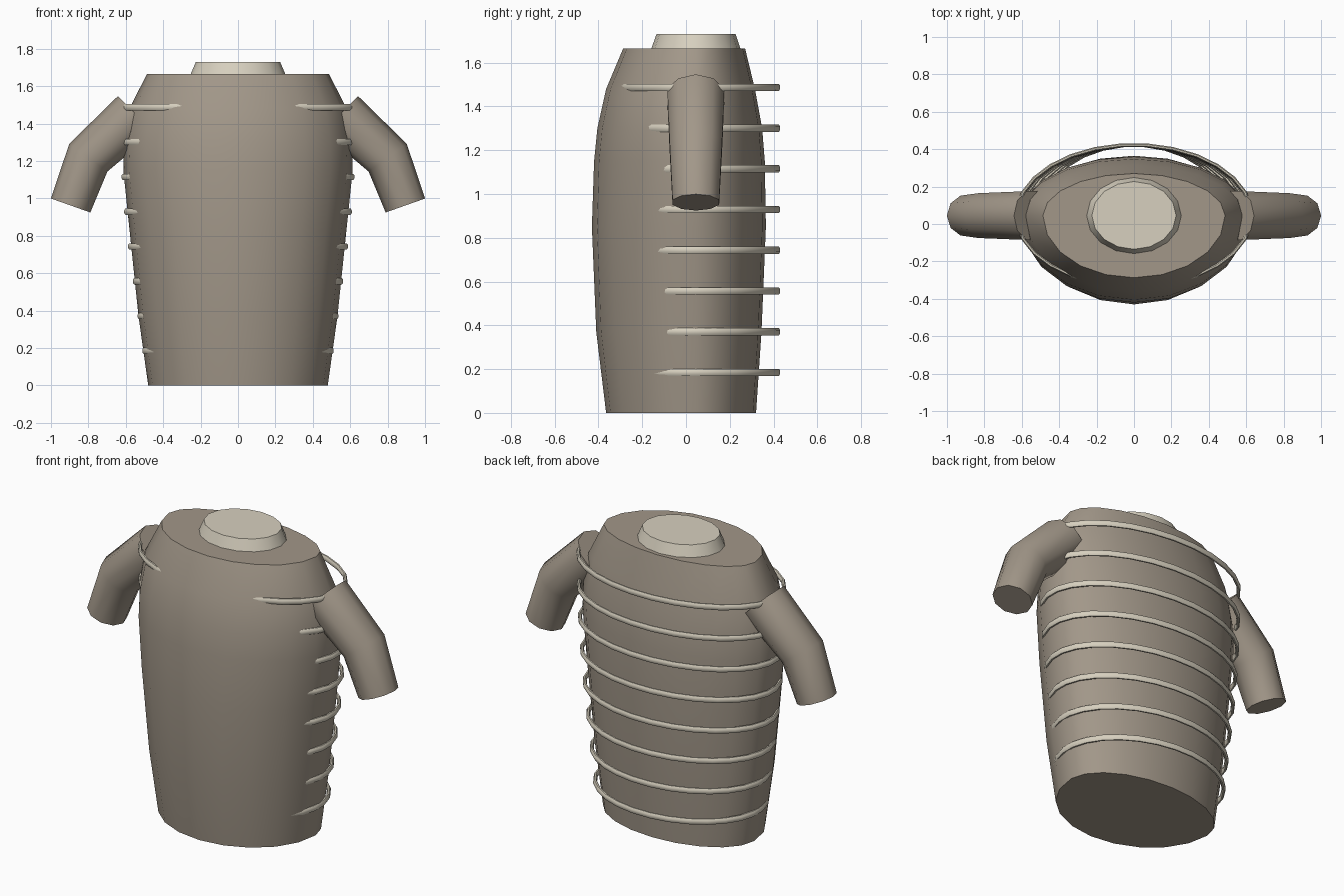
import bpy, bmesh
from math import sin, cos, pi, radians
from mathutils import Vector

if "Cube" in bpy.data.objects:
    bpy.data.objects.remove(bpy.data.objects["Cube"])

MID = 0.045  # depth at which the body is widest


def material(name, rgb):
    m = bpy.data.materials.new(name)
    m.diffuse_color = (*rgb, 1)
    m.use_nodes = True
    m.node_tree.nodes["Principled BSDF"].inputs["Base Color"].default_value = m.diffuse_color
    return m


cloth = material("brown_cloth", (0.36, 0.31, 0.25))
bone = material("pale_trim", (0.68, 0.63, 0.52))


def make(name, rings, mat, closed=False):
    """Loft a list of equal-length point rings into one object."""
    bm = bmesh.new()
    vs = [[bm.verts.new(p) for p in r] for r in rings]
    n = len(vs[0])
    pairs = list(zip(vs, vs[1:])) + ([(vs[-1], vs[0])] if closed else [])
    for a, b in pairs:
        for i in range(n):
            j = (i + 1) % n
            bm.faces.new((a[i], a[j], b[j], b[i]))
    if not closed:
        bm.faces.new(vs[0][::-1])
        bm.faces.new(vs[-1])
    bmesh.ops.recalc_face_normals(bm, faces=bm.faces[:])
    me = bpy.data.meshes.new(name)
    bm.to_mesh(me)
    bm.free()
    me.materials.append(mat)
    ob = bpy.data.objects.new(name, me)
    bpy.context.collection.objects.link(ob)
    bpy.ops.object.select_all(action='DESELECT')
    ob.select_set(True)
    bpy.context.view_layer.objects.active = ob
    bpy.ops.object.shade_smooth_by_angle(angle=radians(48))
    return ob


def oval(rx, y0, y1, z, n):
    """Horizontal oval of two half ellipses, with a vertex at the front."""
    pts = []
    for i in range(n):
        s, c = sin(2 * pi * i / n), cos(2 * pi * i / n)
        pts.append((rx * s, MID - c * (MID - y0 if c > 0 else y1 - MID), z))
    return pts


# Torso shell: half width, front y, back y, height
torso = [(0.48, -0.365, 0.32, 0), (0.532, -0.41, 0.345, 0.37),
         (0.582, -0.43, 0.365, 0.85), (0.613, -0.42, 0.36, 1.15),
         (0.61, -0.405, 0.348, 1.3), (0.58, -0.365, 0.315, 1.48),
         (0.487, -0.287, 0.27, 1.665)]
make("torso", [oval(*r, 20) for r in torso], cloth)

# Neck collar
make("neck_collar", [oval(0.255, -0.16, 0.25, 1.66, 16), oval(0.225, -0.135, 0.227, 1.73, 16)], bone)

# Short bent sleeves: centre x, centre z, radius, tilt of the ring's outward axis
sleeve = [(0.545, 1.45, 0.137, 45), (0.80, 1.218, 0.126, 36), (0.895, 0.962, 0.112, 19.5)]
for side, label in ((1, "right"), (-1, "left")):
    rings = []
    for x, z, r, tilt in sleeve:
        out = Vector((cos(radians(tilt)), 0, sin(radians(tilt))))
        ring = []
        for i in range(10):
            a = 2 * pi * i / 10
            p = Vector((x, MID, z)) + out * (r * cos(a)) + Vector((0, r * sin(a), 0))
            ring.append((p.x * side, p.y, p.z))
        rings.append(ring)
    make("sleeve_" + label, rings, cloth)

# Hoops wrapped round the back, their fronts sunk into the torso
widths = [0.515, 0.54, 0.566, 0.592, 0.612, 0.627, 0.635, 0.638]
for k, rx in enumerate(widths):
    z, h, t, n = 0.185 + 0.186 * k, 0.018, 0.011, 28
    rings = []
    for i in range(n):
        a = 2 * pi * (i + 0.5) / n
        ring = []
        for j in range(8):
            b = 2 * pi * (j + 0.5) / 8
            d = t * (cos(b) - 0.92)
            ring.append(((rx + d) * sin(a), MID - (0.388 + d) * cos(a), z + h * sin(b)))
        rings.append(ring)
    make("back_hoop_%d" % (k + 1), rings, bone, closed=True)
